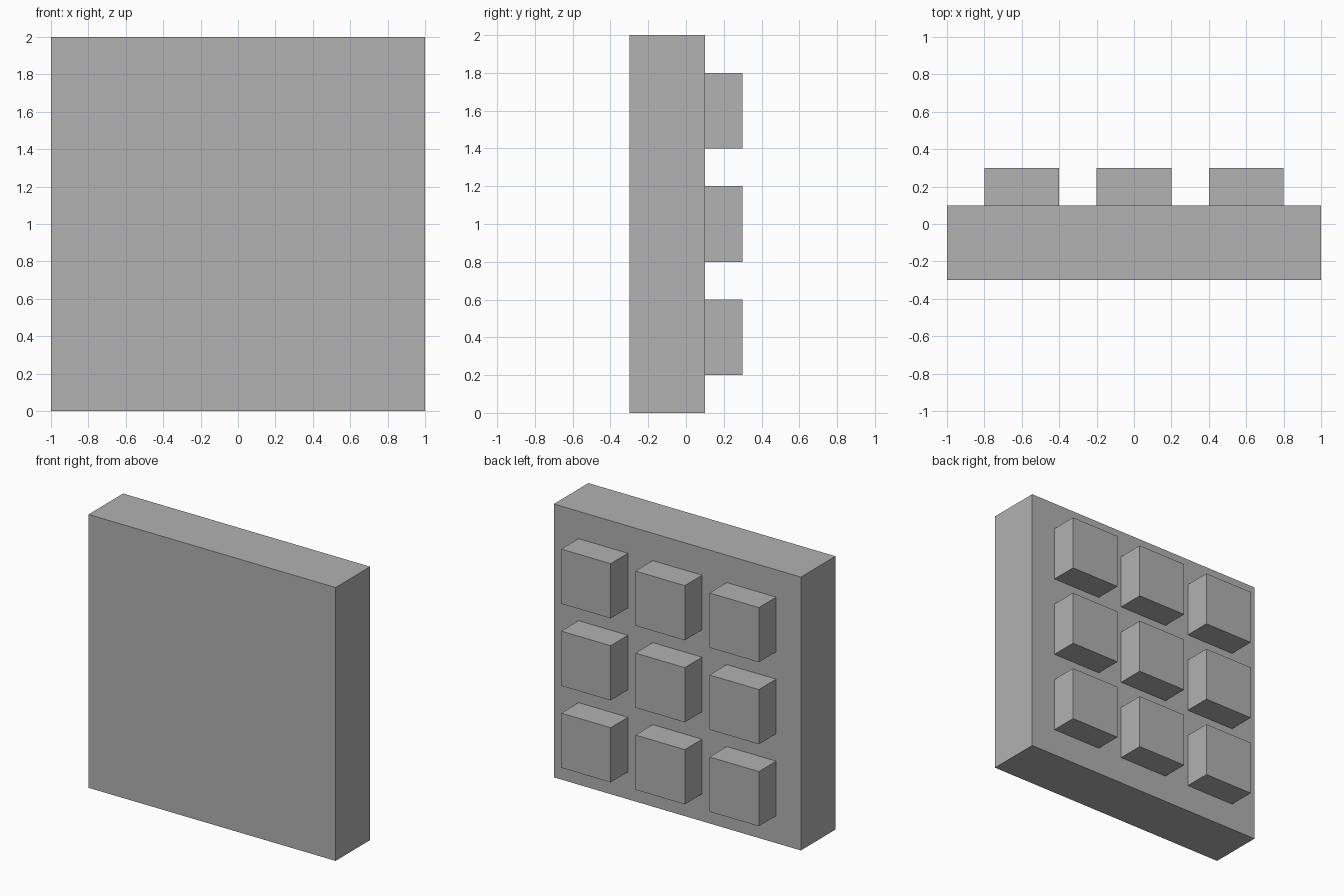
import bpy

# Remove the default cube
cube = bpy.data.objects.get("Cube")
if cube:
    bpy.data.objects.remove(cube, do_unlink=True)

# Single grey material
GREY = (0.445, 0.445, 0.445, 1.0)
grey = bpy.data.materials.new("plain grey")
grey.use_nodes = True
grey.diffuse_color = GREY
shader = next(n for n in grey.node_tree.nodes if n.type == 'BSDF_PRINCIPLED')
shader.inputs["Base Color"].default_value = GREY


def box(name, center, size):
    bpy.ops.mesh.primitive_cube_add(size=1, location=center)
    obj = bpy.context.object
    obj.name = name
    obj.scale = size
    bpy.ops.object.transform_apply(location=False, rotation=False, scale=True)
    obj.data.materials.append(grey)
    return obj


# Square slab
box("slab", (0, -0.1, 1), (2, 0.4, 2))

# Three by three grid of square studs on the back
rows = {"lower": 0.4, "middle": 1.0, "upper": 1.6}
columns = {"right": -0.6, "center": 0, "left": 0.6}
for row, z in rows.items():
    for column, x in columns.items():
        box(f"{row}_{column}_stud", (x, 0.2, z), (0.4, 0.2, 0.4))
